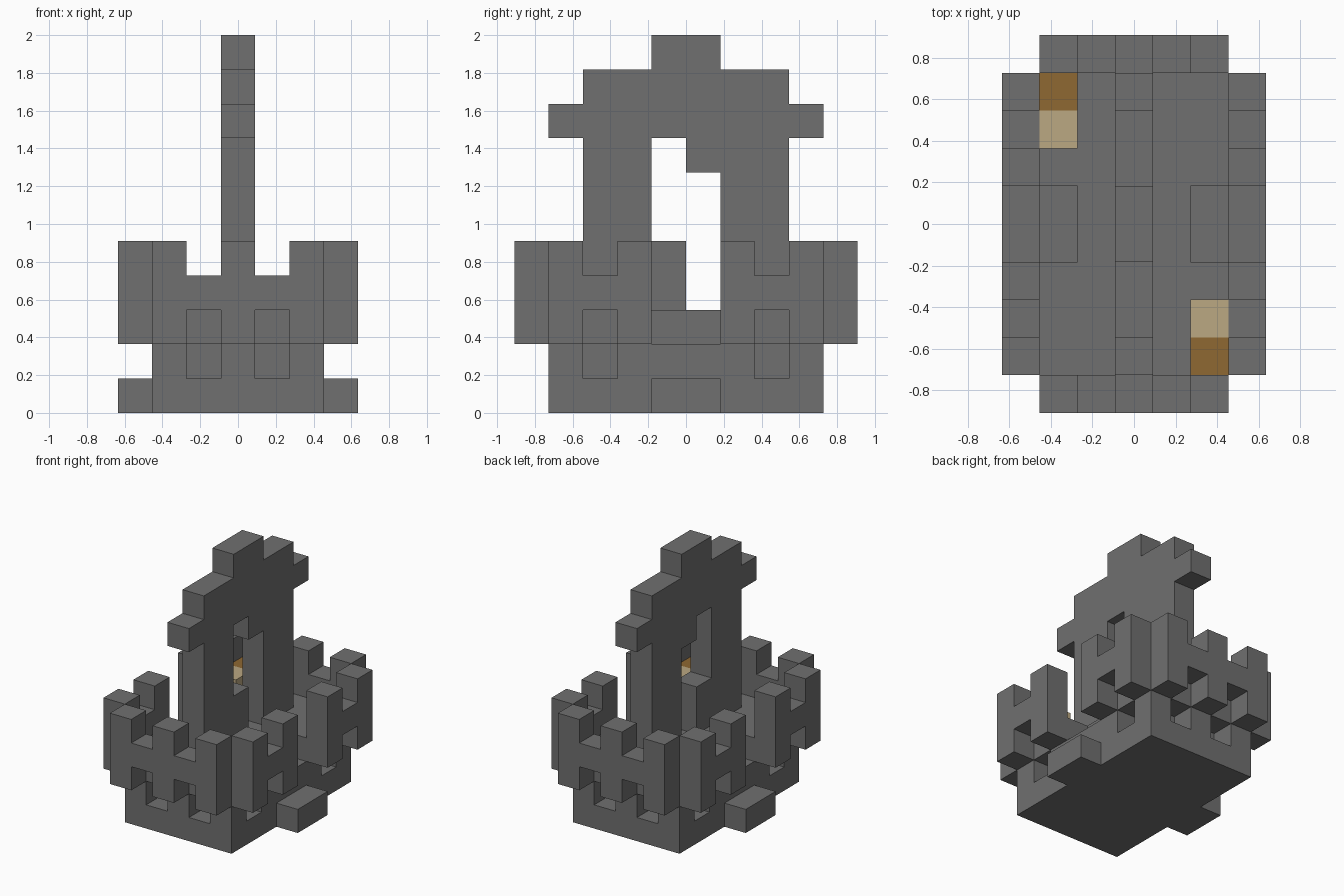
import bpy
import bmesh
from itertools import product
from mathutils import Vector

if "Cube" in bpy.data.objects:
    bpy.data.objects.remove(bpy.data.objects["Cube"], do_unlink=True)

U = 2 / 11                       # edge of one block
ORIGIN = Vector((-3.5, -5, 0))   # grid corner, in blocks


def material(name, rgb):
    mat = bpy.data.materials.new(name)
    mat.use_nodes = True
    colour = (*rgb, 1)
    mat.diffuse_color = colour
    mat.node_tree.nodes["Principled BSDF"].inputs["Base Color"].default_value = colour
    return mat


def box(x, y, z):
    """Set of grid cells; each argument is an inclusive (first, last) pair."""
    return set(product(*(range(a, b + 1) for a, b in (x, y, z))))


def mirror(cells, axis):
    """Add the cells reflected across the middle of the 7 x 10 grid."""
    last = (6, 9)[axis]
    return cells | {tuple(last - v if n == axis else v for n, v in enumerate(c))
                    for c in cells}


def build(name, cells, mat):
    """Make one object with only the outer skin of a set of cells."""
    bm = bmesh.new()
    for cell in cells:
        for axis, side in product(range(3), (0, 1)):
            near = list(cell)
            near[axis] += 2 * side - 1
            if tuple(near) in cells:
                continue
            u, v = (axis + 1) % 3, (axis + 2) % 3
            ring = []
            for a, b in ((0, 0), (1, 0), (1, 1), (0, 1)):
                p = Vector(cell)
                p[axis] += side
                p[u] += a
                p[v] += b
                ring.append(bm.verts.new((p + ORIGIN) * U))
            bm.faces.new(ring if side else ring[::-1])
    bmesh.ops.remove_doubles(bm, verts=bm.verts[:], dist=U / 100)
    bmesh.ops.dissolve_limit(bm, angle_limit=0.01, verts=bm.verts[:], edges=bm.edges[:])
    mesh = bpy.data.meshes.new(name)
    bm.to_mesh(mesh)
    bm.free()
    mesh.materials.append(mat)
    bpy.context.collection.objects.link(bpy.data.objects.new(name, mesh))


stone = material("grey stone", (0.162, 0.162, 0.162))
blanket = material("brown blanket", (0.275, 0.138, 0.032))
pillow = material("tan pillow", (0.497, 0.392, 0.223))

# Base with shallow recesses under the wall openings
base = box((1, 5), (1, 8), (0, 1))
base -= mirror(mirror({(2, 1, 1), (1, 2, 1)}, 0), 1)
build("base", base, stone)

# Floor, cut back at both sides for the stairs
floor = box((1, 5), (1, 8), (2, 2)) - mirror(box((1, 1), (4, 5), (2, 2)), 0)
build("floor", floor, stone)
for name, x in (("right_step", 0), ("left_step", 6)):
    build(name, box((x, x), (4, 5), (0, 0)), stone)

# Overhanging end walls: three uprights joined by a rail
for name, y in (("front_wall", 0), ("back_wall", 9)):
    wall = box((1, 5), (y, y), (3, 3))
    for x in (1, 3, 5):
        wall |= box((x, x), (y, y), (2, 4))
    build(name, wall, stone)

# Overhanging side walls: two uprights and a rail on each side of the stairs
for name, x in (("right", 0), ("left", 6)):
    for end, y in (("front", 1), ("back", 6)):
        wall = box((x, x), (y, y + 2), (3, 3))
        for post in (y, y + 2):
            wall |= box((x, x), (post, post), (2, 4))
        build(f"{name}_{end}_wall", wall, stone)

# Central slab with stepped crown and a skewed doorway
slab = box((3, 3), (2, 7), (3, 9))
slab |= box((3, 3), (1, 8), (8, 8)) | box((3, 3), (4, 5), (10, 10))
slab -= box((3, 3), (4, 4), (5, 7)) | box((3, 3), (5, 5), (3, 6))
build("central_slab", slab, stone)

# Two-tone blocks in opposite corners
for name, x, y_end, y_in in (("back", 1, 8, 7), ("front", 5, 1, 2)):
    build(f"{name}_corner_block", {(x, y_end, 3)}, blanket)
    build(f"{name}_pillow_block", {(x, y_in, 3)}, pillow)
